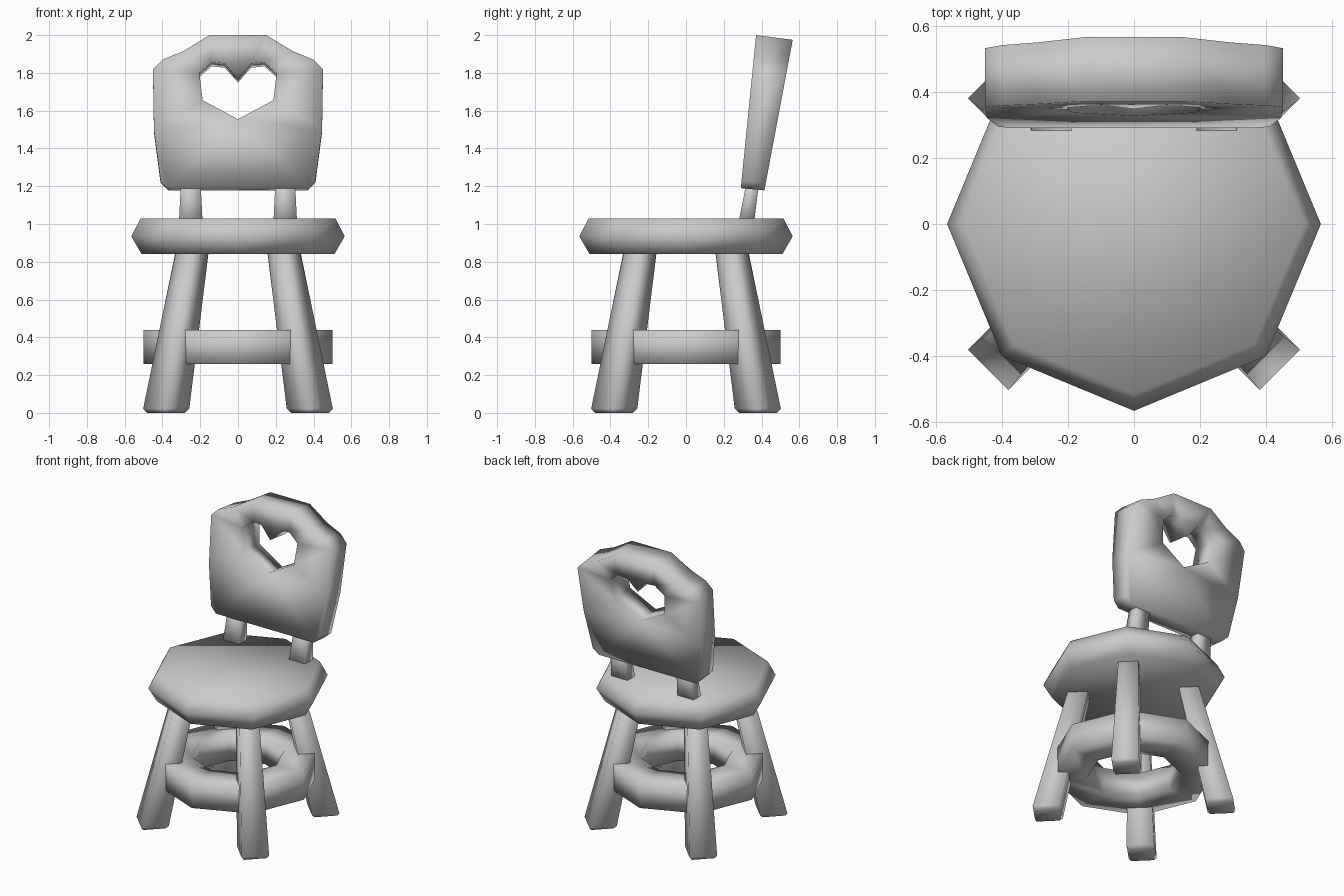
import bpy, bmesh
from math import cos, sin, pi
from mathutils import Vector

old = bpy.data.objects.get("Cube")
if old:
    bpy.data.objects.remove(old, do_unlink=True)

grey = bpy.data.materials.new("plain_grey")
grey.use_nodes = True
COLOUR = (0.6, 0.6, 0.6, 1)
grey.diffuse_color = COLOUR
grey.node_tree.nodes["Principled BSDF"].inputs["Base Color"].default_value = COLOUR


def finish(bm, name):
    """Turn a bmesh into a smooth shaded object."""
    bmesh.ops.recalc_face_normals(bm, faces=bm.faces)
    for f in bm.faces:
        f.smooth = True
    mesh = bpy.data.meshes.new(name)
    bm.to_mesh(mesh)
    bm.free()
    mesh.materials.append(grey)
    obj = bpy.data.objects.new(name, mesh)
    bpy.context.collection.objects.link(obj)
    return obj


def ring(centre, radius, sides, turn=0.0):
    """Regular polygon lying flat around a centre point."""
    c = Vector(centre)
    return [c + Vector((cos(turn + 2 * pi * i / sides), sin(turn + 2 * pi * i / sides), 0)) * radius
            for i in range(sides)]


def loft(name, rings, closed=False):
    """Skin a stack of rings, capped at both ends or joined into a loop."""
    bm = bmesh.new()
    loops = [[bm.verts.new(p) for p in r] for r in rings]
    pairs = list(zip(loops, loops[1:]))
    if closed:
        pairs.append((loops[-1], loops[0]))
    else:
        bm.faces.new(loops[0])
        bm.faces.new(loops[-1])
    for a, b in pairs:
        for i in range(len(a)):
            j = (i + 1) % len(a)
            bm.faces.new((a[i], a[j], b[j], b[i]))
    return finish(bm, name)


# Octagonal seat with a pointed rim
loft("seat", [ring((0, 0, z), r, 8) for z, r in ((0.84, 0.51), (0.935, 0.565), (1.03, 0.515))])

# Splayed square legs with chamfered feet
for sx, side in ((-1, "right"), (1, "left")):
    for sy, end in ((-1, "front"), (1, "back")):
        loft(f"{end}_{side}_leg", [ring((sx * d, sy * d, z), r, 4) for z, d, r in
                                   ((0, 0.382, 0.1), (0.022, 0.38, 0.122), (0.92, 0.232, 0.085))])

# Octagonal foot ring with a rectangular section
loft("foot_ring", [ring((0, 0, z), r, 8) for z, r in
                   ((0.26, 0.5), (0.44, 0.5), (0.44, 0.29), (0.26, 0.29))], closed=True)

# Leaning posts that carry the backrest
for s, side in ((-1, "right"), (1, "left")):
    rings = []
    for z, y, w, d in ((0.98, 0.315, 0.064, 0.042), (1.26, 0.36, 0.05, 0.032)):
        rings.append([Vector((s * 0.25 + a * w, y + b * d, z))
                      for a, b in ((-1, -1), (1, -1), (1, 1), (-1, 1))])
    loft(f"{side}_back_post", rings)


# Tapered backrest with a heart cut-out
def mirrored(half):
    """Close a right-hand half outline by reflecting it."""
    return half + [(-x, z) for x, z in reversed(half) if x > 0]


outline = mirrored([(0.15, 2.0), (0.29, 1.915), (0.4, 1.87), (0.45, 1.82),
                    (0.445, 1.5), (0.41, 1.23), (0.37, 1.19)])
heart = mirrored([(0, 1.77), (0.07, 1.85), (0.14, 1.857), (0.205, 1.8), (0.187, 1.655), (0, 1.555)])

bm = bmesh.new()
edges = []
for loop in (outline, heart):
    vs = [bm.verts.new((x, 0, z)) for x, z in loop]
    edges += [bm.edges.new((vs[i - 1], vs[i])) for i in range(len(vs))]
bmesh.ops.triangle_fill(bm, edges=edges, use_beauty=True)
front = list(bm.verts)
grown = bmesh.ops.extrude_face_region(bm, geom=list(bm.faces), use_keep_orig=True)["geom"]
back = [g for g in grown if isinstance(g, bmesh.types.BMVert)]
for v in front:
    v.co.y = 0.29 + 0.1 * (v.co.z - 1.19)
for v in back:
    h = v.co.z - 1.19
    v.co.y = 0.415 + 0.185 * h
    v.co.z -= 0.012 + 0.016 * h
finish(bm, "backrest")
